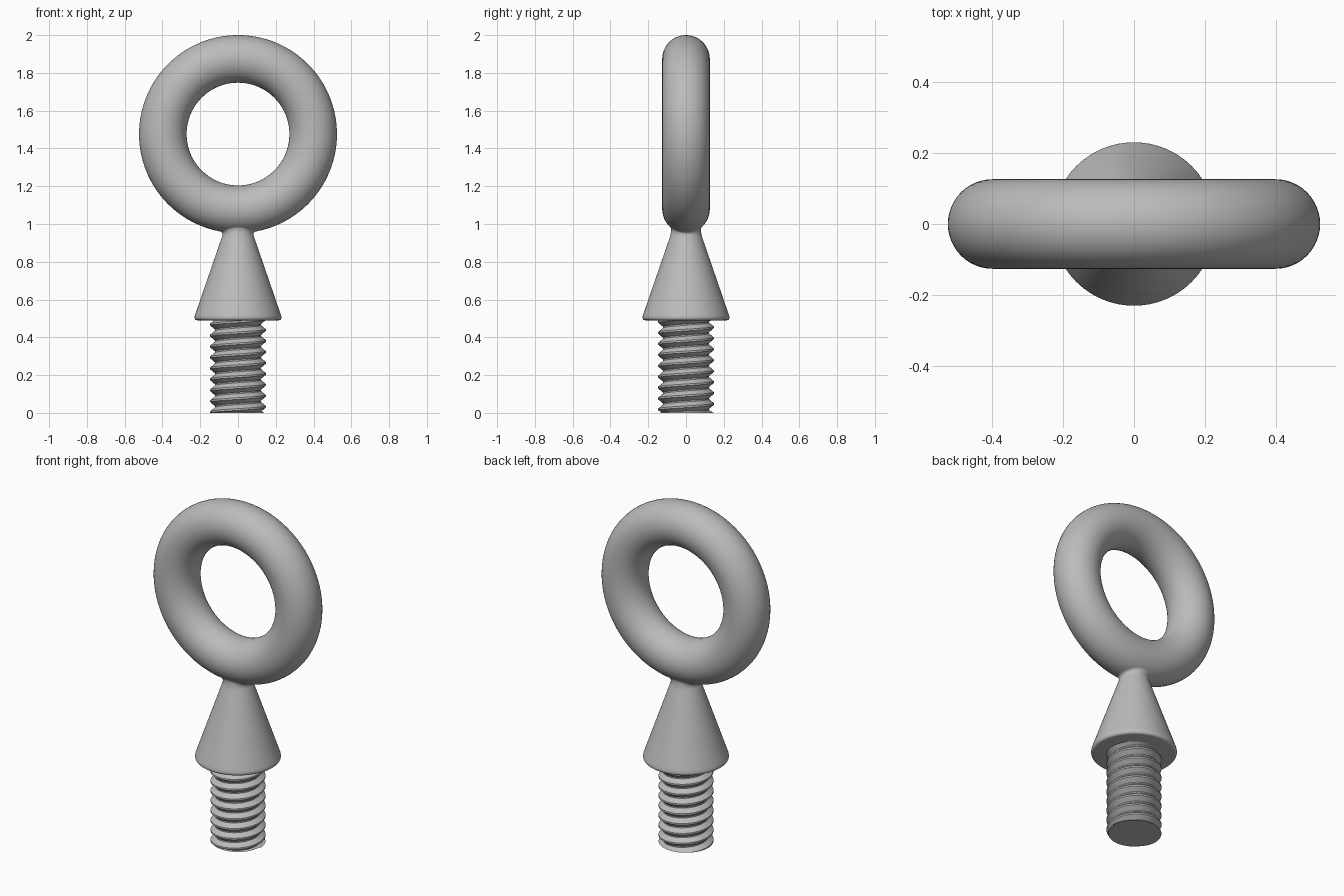
import bpy, bmesh, math
from math import cos, sin, sqrt, pi, tau

cube = bpy.data.objects.get("Cube")
if cube:
    bpy.data.objects.remove(cube)

steel = bpy.data.materials.new("steel_grey")
steel.use_nodes = True
steel.diffuse_color = (0.5, 0.5, 0.5, 1)
steel.node_tree.nodes["Principled BSDF"].inputs["Base Color"].default_value = (0.5, 0.5, 0.5, 1)

RING_R, TUBE_R = 0.398, 0.126
RING_Z = 2 - RING_R - TUBE_R
SEAT_Z = 0.49


def finish(obj, name, angle=35):
    obj.name = name
    obj.data.materials.clear()
    obj.data.materials.append(steel)
    bpy.ops.object.select_all(action='DESELECT')
    obj.select_set(True)
    bpy.context.view_layer.objects.active = obj
    bpy.ops.object.shade_smooth_by_angle(angle=math.radians(angle))


def grid_object(name, rows, cap_first=False, angle=35):
    """Skin rows of points, welding coincident seams."""
    bm = bmesh.new()
    rows = [[bm.verts.new(p) for p in row] for row in rows]
    for a, b in zip(rows, rows[1:]):
        for i in range(len(a) - 1):
            bm.faces.new((a[i], a[i + 1], b[i + 1], b[i]))
    if cap_first:
        bm.faces.new(rows[0][:-1])
    bmesh.ops.remove_doubles(bm, verts=bm.verts, dist=1e-5)
    bmesh.ops.dissolve_degenerate(bm, dist=1e-5, edges=bm.edges)
    bmesh.ops.recalc_face_normals(bm, faces=bm.faces)
    mesh = bpy.data.meshes.new(name)
    bm.to_mesh(mesh)
    bm.free()
    obj = bpy.data.objects.new(name, mesh)
    bpy.context.collection.objects.link(obj)
    finish(obj, name, angle)


def circle(r, z, n=96):
    return [(r * cos(tau * i / n), r * sin(tau * i / n), z) for i in range(n + 1)]


# Lifting ring
bpy.ops.mesh.primitive_torus_add(major_radius=RING_R, minor_radius=TUBE_R,
                                 major_segments=128, minor_segments=48,
                                 location=(0, 0, RING_Z), rotation=(pi / 2, 0, 0))
finish(bpy.context.object, "lifting_ring")


# Conical collar with a rounded rim
def cone_radius(z):
    return 0.225 - 0.344 * (z - 0.525)


rim = [(0.215 + 0.015 * sin(a), SEAT_Z + 0.015 * (1 - cos(a)))
       for a in (pi / 2 * k / 5 for k in range(6))]
profile = [(0.1, SEAT_Z)] + rim + [(0.229, 0.513), (cone_radius(0.525), 0.525),
                                   (cone_radius(0.93), 0.93), (cone_radius(0.97), 0.97)]
grid_object("conical_collar", [circle(r, z) for r, z in profile])


# Fillet blending the collar into the underside of the ring
def ring_underside(x, y):
    reach = RING_R + sqrt(TUBE_R ** 2 - y ** 2)
    return RING_Z - sqrt(reach ** 2 - x ** 2)


def fillet_row(t, n=96):
    row = []
    for i in range(n + 1):
        c, s = cos(tau * i / n), sin(tau * i / n)
        mid_r, end_r = 0.073, 0.1 - 0.015 * s * s
        mid_z = ring_underside(mid_r * c, mid_r * s)
        end_z = ring_underside(end_r * c, end_r * s)
        w = ((1 - t) ** 2, 2 * t * (1 - t), t * t)
        r = w[0] * cone_radius(0.93) + w[1] * mid_r + w[2] * end_r
        z = w[0] * 0.93 + w[1] * mid_z + w[2] * end_z
        row.append((r * c, r * s, z))
    return row


grid_object("neck_fillet", [fillet_row(k / 8) for k in range(9)])

# Helical thread: a V-profile strip wound upward, trimmed flat at both ends
PITCH, SEGS, CREST, ROOT = 0.058, 64, 0.147, 0.122
tooth = [(ROOT, 0), (ROOT, 0.12), (CREST, 0.48), (CREST, 0.64), (ROOT, 1)]
strip = []
for i in range(-SEGS, int((SEAT_Z / PITCH + 1) * SEGS)):
    a = tau * i / SEGS
    strip.append([(r * cos(a), r * sin(a),
                   min(max(PITCH * (i / SEGS + f), 0), SEAT_Z + 0.005)) for r, f in tooth])
grid_object("threaded_shank", strip, angle=25)

# Flat end of the shank
grid_object("shank_end", [circle(0.138, 0), circle(0.12, 0.012)], cap_first=True)
